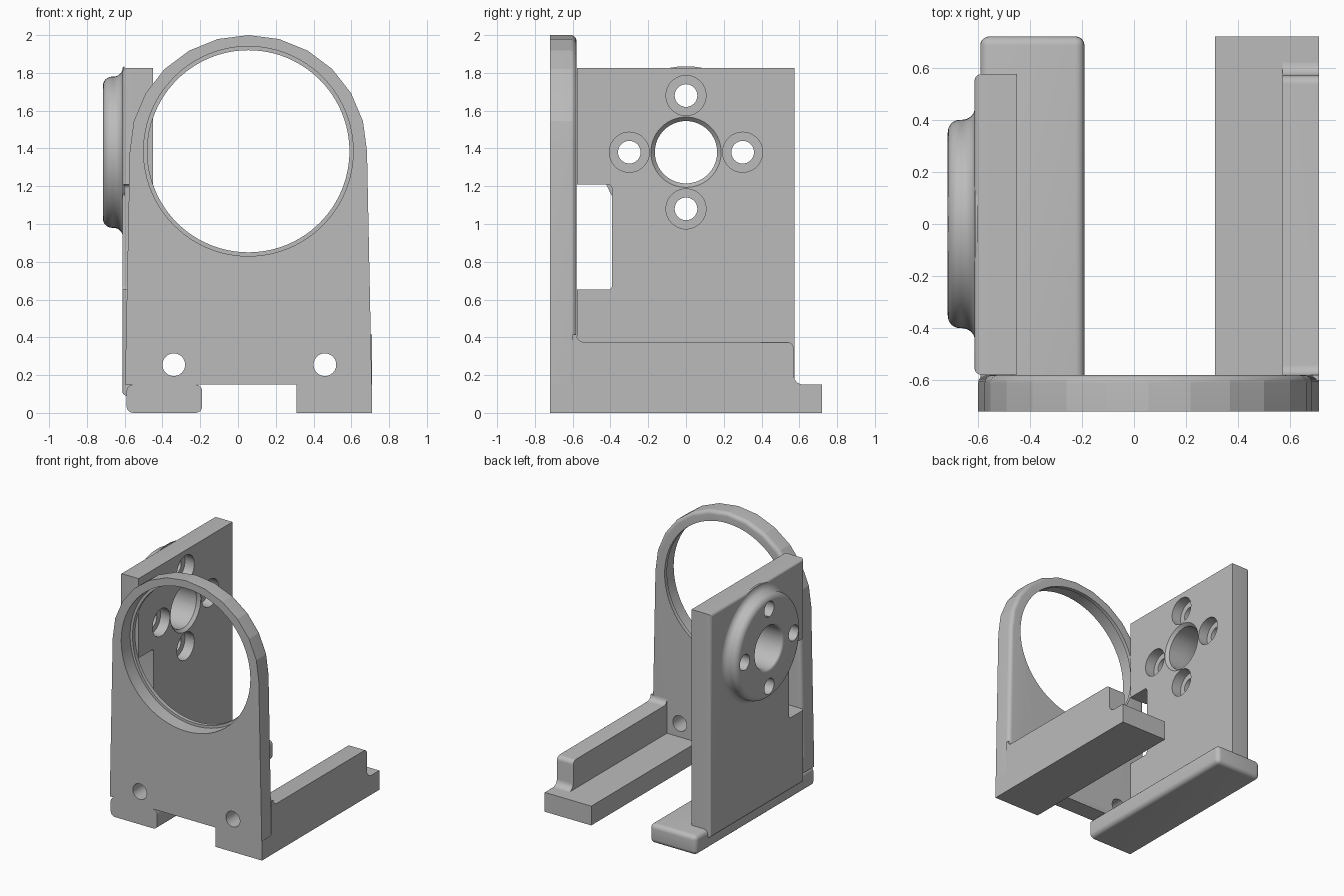
import bpy, bmesh
from math import cos, sin, pi, radians
from mathutils import Vector

cube = bpy.data.objects.get("Cube")
if cube:
    bpy.data.objects.remove(cube, do_unlink=True)

GREY = (0.5, 0.5, 0.5, 1)
metal = bpy.data.materials.new("plain grey")
metal.use_nodes = True
metal.diffuse_color = GREY
metal.node_tree.nodes["Principled BSDF"].inputs["Base Color"].default_value = GREY


def make_object(name, bm):
    bmesh.ops.recalc_face_normals(bm, faces=bm.faces)
    mesh = bpy.data.meshes.new(name)
    bm.to_mesh(mesh)
    bm.free()
    obj = bpy.data.objects.new(name, mesh)
    bpy.context.collection.objects.link(obj)
    mesh.materials.append(metal)
    return obj


def arc(cx, cy, rx, ry, start, end, steps):
    angles = [radians(start + (end - start) * i / steps) for i in range(steps + 1)]
    return [(cx + rx * cos(a), cy + ry * sin(a)) for a in angles]


def circle(cx, cy, r, steps=64):
    return arc(cx, cy, r, r, 0, 360, steps)[:-1]


def rect(a0, a1, b0, b1):
    return [(a0, b0), (a1, b0), (a1, b1), (a0, b1)]


def prism(name, points, axis, lo, hi, rule=None, width=0.03, segments=5):
    """Extrude a profile along x or y; rule picks the edges to round."""
    bm = bmesh.new()
    place = (lambda a, b, t: (t, a, b)) if axis == "x" else (lambda a, b, t: (a, t, b))
    ends = [[bm.verts.new(place(a, b, t)) for a, b in points] for t in (lo, hi)]
    bm.faces.new(ends[0])
    bm.faces.new(ends[1][::-1])
    n = len(points)
    for i in range(n):
        j = (i + 1) % n
        bm.faces.new((ends[0][i], ends[1][i], ends[1][j], ends[0][j]))
    bmesh.ops.recalc_face_normals(bm, faces=bm.faces)
    if rule:
        edges = [e for e in bm.edges if rule(*(v.co for v in e.verts))]
        bmesh.ops.bevel(bm, geom=edges, offset=width, segments=segments,
                        profile=0.5, affect="EDGES", clamp_overlap=True)
    return make_object(name, bm)


def lathe_x(name, profile, cy, cz, steps=64):
    """Spin a closed (x, radius) profile around an axis along x."""
    bm = bmesh.new()
    rings = [[bm.verts.new((x, cy + r * cos(2 * pi * k / steps), cz + r * sin(2 * pi * k / steps)))
              for x, r in profile] for k in range(steps)]
    n = len(profile)
    for k in range(steps):
        a, b = rings[k], rings[(k + 1) % steps]
        for i in range(n):
            j = (i + 1) % n
            bm.faces.new((a[i], a[j], b[j], b[i]))
    return make_object(name, bm)


def cut(obj, cutters):
    for c in cutters:
        c.hide_render = True
        mod = obj.modifiers.new("cut", "BOOLEAN")
        mod.operation, mod.solver, mod.object = "DIFFERENCE", "EXACT", c
    bpy.context.view_layer.update()
    graph = bpy.context.evaluated_depsgraph_get()
    mesh = bpy.data.meshes.new_from_object(obj.evaluated_get(graph))
    obj.modifiers.clear()
    obj.data = mesh


def smooth(obj, angle):
    bpy.ops.object.select_all(action="DESELECT")
    obj.select_set(True)
    bpy.context.view_layer.objects.active = obj
    bpy.ops.object.shade_smooth_by_angle(angle=radians(angle))


def both(a, b, axis, value):
    return abs(a[axis] - value) < 1e-4 and abs(b[axis] - value) < 1e-4


FRONT, PLATE_BACK, BACK = -0.72, -0.58, 0.72
CX, CZ = 0.055, 1.385

# Front plate: tapered sides, faceted arch, rounded rear rim
outline = [(-0.598, 0.15), (0.708, 0.15)] + arc(CX, CZ, 0.628, 0.615, 0, 180, 12)
front_plate = prism("front_plate", outline, "y", FRONT, PLATE_BACK,
                    lambda a, b: both(a, b, 1, PLATE_BACK) and not both(a, b, 2, 0.15),
                    0.03, 7)
plate_cutters = [
    prism("ring_bore", circle(CX, CZ, 0.535, 96), "y", -0.8, -0.5),
    prism("ring_recess", circle(CX, CZ, 0.555, 96), "y", -0.8, -0.61),
] + [prism("bolt_hole", circle(x, 0.255, 0.06, 40), "y", -0.8, -0.5) for x in (-0.34, 0.46)]
cut(front_plate, plate_cutters)

# Left-hand foot rail, rounded everywhere except on its front face
rounded_rail = prism("rounded_foot_rail", rect(FRONT, BACK, 0, 0.15), "x", -0.59, -0.19,
                     lambda a, b: not both(a, b, 1, FRONT), 0.035)

# Square foot rail and the raised rib along its outer side
square_rail = prism("square_foot_rail", rect(FRONT, BACK, 0, 0.15), "x", 0.31, 0.71)
rib_profile = ([(-0.6, 0.14), (0.62, 0.14)]
               + arc(0.62, 0.2, 0.05, 0.05, 270, 180, 6)
               + arc(0.535, 0.34, 0.035, 0.035, 0, 90, 6)
               + arc(-0.54, 0.415, 0.04, 0.04, 270, 180, 6)
               + [(-0.6, 0.415)])


def rib_top(a, b):
    return both(a, b, 2, 0.375)and abs(a.x - b.x) < 1e-4


side_rib = prism("side_rib", rib_profile, "x", 0.57, 0.71, rib_top, 0.02)

# Upright side wall with rounded outer rim
WALL_OUT, WALL_IN = -0.612, -0.45
side_wall = prism("side_wall", rect(-0.578, 0.575, 0.09, 1.826), "x", WALL_OUT, WALL_IN,
                  lambda a, b: both(a, b, 0, WALL_OUT), 0.025)

# Round mounting flange: rounded outer lip, flared foot, rounded bore mouth
HUB_Z = 1.38
profile = ([(-0.6, 0.165)]
           + arc(-0.695, 0.185, 0.02, 0.02, 270, 180, 5)
           + arc(-0.667, 0.352, 0.048, 0.048, 180, 90, 8)
           + arc(-0.66, 0.45, 0.05, 0.05, 270, 360, 8)
           + [(-0.6, 0.455)])
flange = lathe_x("mounting_flange", profile, 0, HUB_Z)

# Holes through wall and flange
spots = [(0.3 * cos(k * pi / 2), HUB_Z + 0.3 * sin(k * pi / 2)) for k in range(4)]
screw_holes = [prism("screw_hole", circle(y, z, 0.06, 40), "x", -0.8, -0.3) for y, z in spots]
counterbores = [prism("counterbore", circle(y, z, 0.106, 48), "x", -0.53, -0.3) for y, z in spots]
hub_bore = prism("hub_bore", circle(0, HUB_Z, 0.165), "x", -0.8, -0.3)
bore_chamfer = lathe_x("bore_chamfer", [(-0.475, 0.15), (-0.475, 0.163), (-0.45, 0.186),
                                        (-0.4, 0.186), (-0.4, 0.15)], 0, HUB_Z)
# Window open towards the front plate
window = prism("window", rect(-0.65, -0.392, 0.652, 1.208), "x", -0.8, -0.3,
               lambda a, b: abs(a.x - b.x) > 0.1, 0.02)
cut(side_wall, screw_holes + counterbores + [hub_bore, bore_chamfer, window])
cut(flange, screw_holes)

# Remove the cutters and shade
for c in plate_cutters + screw_holes + counterbores + [hub_bore, bore_chamfer, window]:
    bpy.data.objects.remove(c, do_unlink=True)
for part in (rounded_rail, square_rail, side_rib, side_wall, flange):
    smooth(part, 25)
smooth(front_plate, 14)
